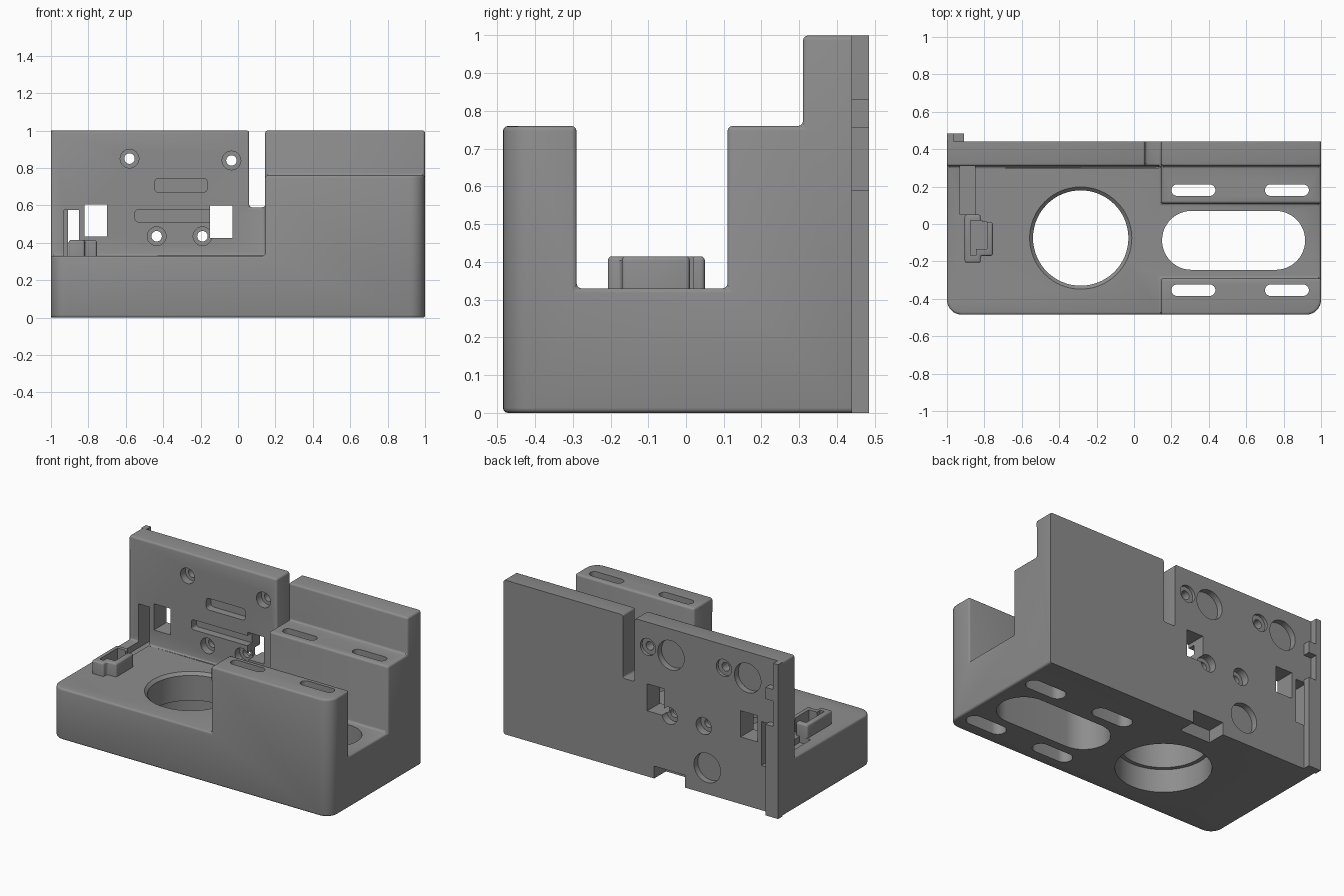
import bpy, bmesh, math

if "Cube" in bpy.data.objects:
    bpy.data.objects.remove(bpy.data.objects["Cube"])

grey = bpy.data.materials.new("mid_grey")
grey.diffuse_color = (0.27, 0.27, 0.27, 1)
grey.use_nodes = True
grey.node_tree.nodes["Principled BSDF"].inputs["Base Color"].default_value = grey.diffuse_color


def rrect(x0, y0, x1, y1, r=0.0, n=8, corners=(1, 1, 1, 1)):
    """Rounded rectangle outline, corners listed from lower left, anticlockwise."""
    pts = []
    spec = [(x0, y0, 1, 1, 180), (x1, y0, -1, 1, 270), (x1, y1, -1, -1, 0), (x0, y1, 1, -1, 90)]
    for (cx, cy, sx, sy, a0), on in zip(spec, corners):
        if r == 0 or not on:
            pts.append((cx, cy))
            continue
        for i in range(n + 1):
            a = math.radians(a0 + 90 * i / n)
            pts.append((cx + sx * r + r * math.cos(a), cy + sy * r + r * math.sin(a)))
    return pts


def circle(x, y, r, n=12):
    return rrect(x - r, y - r, x + r, y + r, r, n)


def prism(name, outline, a, b, axis='z', grow=0.0):
    """Extrude an outline from a to b along z or y; grow widens the far end."""
    bm = bmesh.new()
    cx = sum(p[0] for p in outline) / len(outline)
    cy = sum(p[1] for p in outline) / len(outline)
    rings = []
    for w, s in ((a, 1), (b, 1 + grow)):
        ring = []
        for u, v in outline:
            u, v = cx + (u - cx) * s, cy + (v - cy) * s
            ring.append(bm.verts.new((u, v, w) if axis == 'z' else (u, w, v)))
        rings.append(ring)
    k = len(outline)
    bm.faces.new(rings[0])
    bm.faces.new(rings[1])
    for i in range(k):
        j = (i + 1) % k
        bm.faces.new((rings[0][i], rings[0][j], rings[1][j], rings[1][i]))
    bmesh.ops.remove_doubles(bm, verts=bm.verts, dist=1e-5)
    bmesh.ops.recalc_face_normals(bm, faces=bm.faces)
    me = bpy.data.meshes.new(name)
    bm.to_mesh(me)
    bm.free()
    me.materials.append(grey)
    ob = bpy.data.objects.new(name, me)
    bpy.context.collection.objects.link(ob)
    return ob


def cut(target, outline, a, b, axis='z', grow=0.0):
    cutter = prism("cutter", outline, a, b, axis, grow)
    bpy.context.view_layer.objects.active = target
    m = target.modifiers.new("cut", 'BOOLEAN')
    m.operation, m.solver, m.object = 'DIFFERENCE', 'EXACT', cutter
    bpy.ops.object.modifier_apply(modifier=m.name)
    bpy.data.objects.remove(cutter)


def soften(ob, width, keep):
    """Round every sharp edge for which keep(edge) is true."""
    bm = bmesh.new()
    bm.from_mesh(ob.data)
    bmesh.ops.remove_doubles(bm, verts=bm.verts, dist=1e-5)
    bmesh.ops.dissolve_limit(bm, angle_limit=0.02, verts=bm.verts, edges=bm.edges)
    edges = [e for e in bm.edges if len(e.link_faces) == 2
             and e.calc_face_angle() > math.radians(30) and keep(e)]
    bmesh.ops.bevel(bm, geom=edges, offset=width, segments=3, profile=0.5,
                    affect='EDGES', clamp_overlap=False)
    bm.to_mesh(ob.data)
    bm.free()


# Main body: rounded block with the floor, trough and steps carved out
body = prism("body", rrect(-1, -0.485, 1, 0.44, 0.08, 8, (1, 1, 0, 0)), 0, 1)
cut(body, [(-1.1, -0.6), (0.145, -0.6), (0.145, -0.29), (1.1, -0.29),
           (1.1, 0.11), (0.145, 0.11), (0.145, 0.31), (-1.1, 0.31)], 0.33, 1.2)
cut(body, rrect(-1.1, -0.6, 1.1, 0.31), 0.76, 1.2)
cut(body, rrect(0.06, 0.59, 0.145, 1.2), 0.2, 0.6, 'y')
soften(body, 0.013, lambda e: not all(v.co.y > 0.43 for v in e.verts))

# Large round opening with chamfered rim and wider lower bore
cut(body, circle(-0.285, -0.075, 0.255, 16), -0.1, 0.5)
cut(body, circle(-0.285, -0.075, 0.28, 16), -0.1, 0.15)
cut(body, circle(-0.285, -0.075, 0.253, 16), 0.31, 0.335, 'z', 0.1)

# Long opening in the trough
cut(body, rrect(0.15, -0.245, 0.915, 0.07, 0.1575, 12), -0.1, 0.5)

# Mounting slots, wider from below
for x in (0.2, 0.7):
    for y in (-0.385, 0.15):
        cut(body, rrect(x, y, x + 0.235, y + 0.062, 0.031), -0.1, 1.2 if y < 0 else 0.9)
        cut(body, rrect(x - 0.02, y - 0.02, x + 0.255, y + 0.082, 0.051), -0.1, 0.6)

# Windows through the back wall
cut(body, rrect(-0.82, 0.435, -0.70, 0.605), 0.2, 0.6, 'y')
cut(body, rrect(-0.15, 0.425, -0.03, 0.60), 0.2, 0.6, 'y')
# Cable slot in the wall and its channel in the floor
cut(body, rrect(-0.93, 0.29, -0.85, 0.575), 0.05, 0.6, 'y')

# Shallow grooves on the front of the wall
cut(body, rrect(-0.445, 0.67, -0.165, 0.745, 0.02, 4), 0.2, 0.36, 'y')
cut(body, rrect(-0.55, 0.512, -0.14, 0.577, 0.015, 4), 0.2, 0.36, 'y')

# Screw holes with counterbores on both faces
for x, z, back_depth in ((-0.58, 0.85, 0.02), (-0.035, 0.84, 0.02),
                         (-0.435, 0.435, 0.05), (-0.19, 0.435, 0.05)):
    cut(body, circle(x, z, 0.028, 6), 0.2, 0.6, 'y')
    cut(body, circle(x, z, 0.05, 8), 0.25, 0.36, 'y')
    cut(body, circle(x, z, 0.055, 8), 0.44 - back_depth, 0.6, 'y')

# Round recesses on the back face
for x, z in ((-0.2, 0.83), (-0.75, 0.83), (-0.46, 0.17)):
    cut(body, circle(x, z, 0.095), 0.40, 0.6, 'y')

# Notch at the bottom of the back
cut(body, rrect(-0.30, -0.1, -0.08, 0.08), 0.32, 0.6, 'y')

# Raised socket on the floor with a stepped cavity
socket = prism("socket", [(-0.905, -0.207), (-0.82, -0.207), (-0.82, -0.17), (-0.755, -0.17),
                          (-0.755, 0.01), (-0.82, 0.01), (-0.82, 0.05), (-0.905, 0.05)], 0.325, 0.415)
soften(socket, 0.011, lambda e: max(v.co.z for v in e.verts) > 0.4)
cavity = [(-0.875, -0.168), (-0.845, -0.168), (-0.845, -0.135), (-0.787, -0.135),
          (-0.787, 0.012), (-0.81, 0.012), (-0.81, 0.018), (-0.875, 0.018)]
for ob in (socket, body):
    cut(ob, cavity, 0.25, 0.5)

# Rear edge strip, narrow above with a small tab
strip = prism("rear_strip", [(-1, 0), (-0.91, 0), (-0.91, 0.59), (-0.965, 0.59), (-0.965, 0.755),
                             (-0.91, 0.755), (-0.91, 0.83), (-0.965, 0.83), (-0.965, 1), (-1, 1)],
              0.44, 0.485, 'y')

# Smooth shading on curved faces only
for ob in (body, socket, strip):
    bpy.ops.object.select_all(action='DESELECT')
    ob.select_set(True)
    bpy.context.view_layer.objects.active = ob
    bpy.ops.object.shade_smooth_by_angle(angle=math.radians(32))
